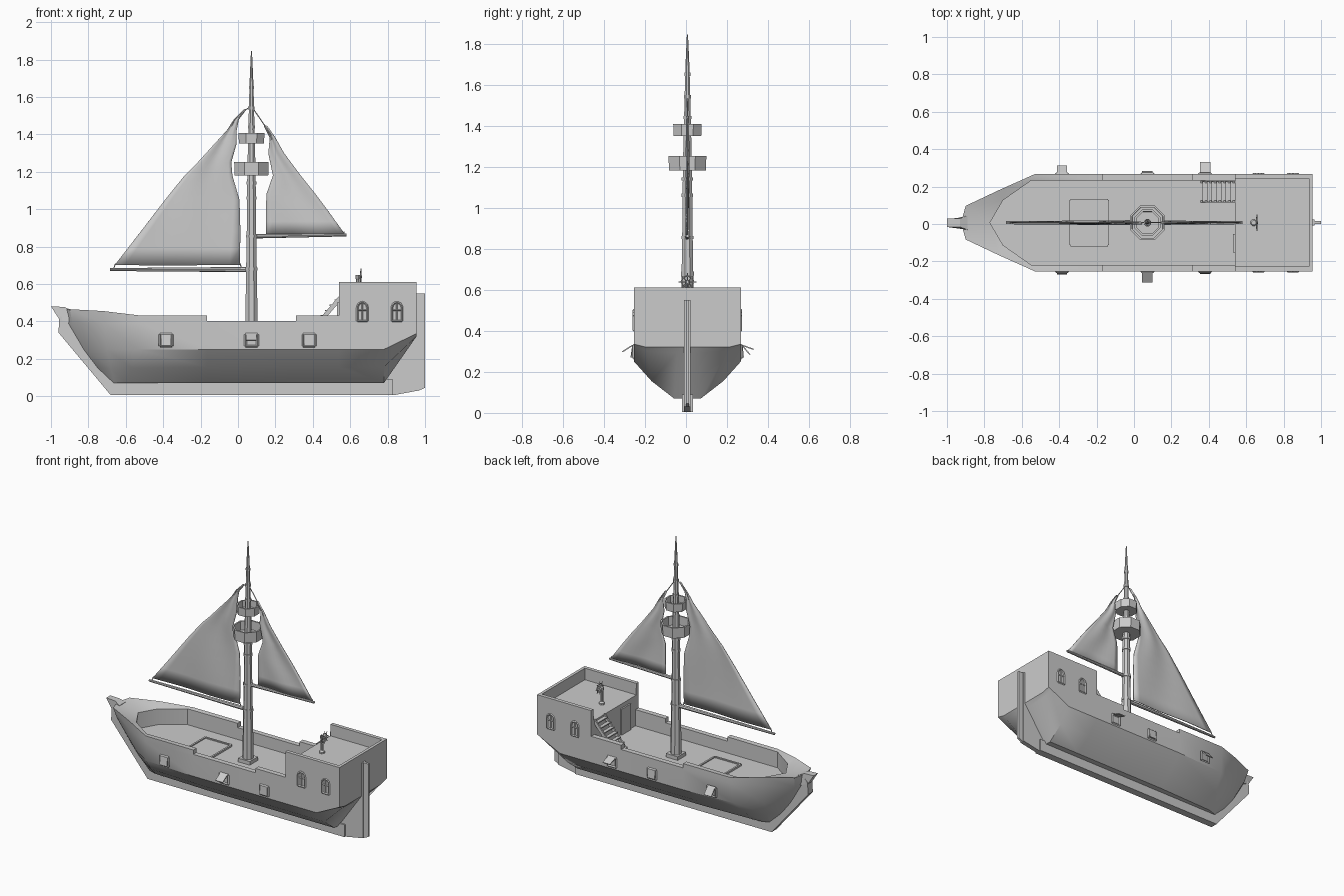
import bpy, bmesh, math
from mathutils import Vector, Matrix

if "Cube" in bpy.data.objects:
    bpy.data.objects.remove(bpy.data.objects["Cube"])


def finish(name, bm, smooth=None):
    bmesh.ops.recalc_face_normals(bm, faces=bm.faces)
    me = bpy.data.meshes.new(name)
    bm.to_mesh(me)
    bm.free()
    if smooth:
        for p in me.polygons:
            p.use_smooth = True
        me.set_sharp_from_angle(angle=math.radians(smooth))
    ob = bpy.data.objects.new(name, me)
    bpy.context.collection.objects.link(ob)
    return ob


def box(name, lo, hi):
    bm = bmesh.new()
    lo, hi = Vector(lo), Vector(hi)
    bmesh.ops.create_cube(bm, size=1, matrix=Matrix.Translation((lo + hi) / 2) @ Matrix.Diagonal((*(hi - lo), 1)))
    return finish(name, bm)


def prism(name, pts, y0, y1):
    """Extrude an x,z outline from y0 to y1."""
    bm = bmesh.new()
    f = bm.faces.new([bm.verts.new((x, y0, z)) for x, z in pts])
    g = bmesh.ops.extrude_face_region(bm, geom=[f])
    bmesh.ops.translate(bm, vec=(0, y1 - y0, 0), verts=[v for v in g['geom'] if isinstance(v, bmesh.types.BMVert)])
    return finish(name, bm)


def rod(name, a, b, r1, r2, n=8):
    a, b = Vector(a), Vector(b)
    bm = bmesh.new()
    rot = (b - a).to_track_quat('Z', 'Y').to_matrix().to_4x4()
    bmesh.ops.create_cone(bm, cap_ends=True, segments=n, radius1=r1, radius2=r2, depth=(b - a).length,
                          matrix=Matrix.Translation((a + b) / 2) @ rot)
    return finish(name, bm)


def lathe(name, prof, x, n=8, closed=False):
    """Revolve r,z points round a vertical axis at x."""
    bm = bmesh.new()
    rings = [[bm.verts.new((x + r * math.cos((i + .5) * math.tau / n), r * math.sin((i + .5) * math.tau / n), z))
              for i in range(n)] for r, z in prof]
    for a, b in zip(rings, rings[1:] + (rings[:1] if closed else [])):
        for i in range(n):
            bm.faces.new((a[i], a[(i + 1) % n], b[(i + 1) % n], b[i]))
    if not closed:
        bm.faces.new(rings[0])
        bm.faces.new(rings[-1])
    return finish(name, bm)


# Hull: lofted stations, each from keel over the rim to the deck centreline
DECK, MX = .32, .072


def station(x, top, floor, yi):
    return [(x, 0, .07), (x, .065, .07), (x, .175, .155), (x, .26, .25), (x, .26, .39), (x, .26, top),
            (x, yi, top), (x, yi, floor), (x, 0, floor)]


def bow(xy, top, xi, yi):
    zs = (.07, .15, .25, .39, top)
    return [(xy[0][0], 0, .07)] + [(x, y, z) for (x, y), z in zip(xy, zs)] + [
        (xi, yi, .43), (xi, yi, DECK), (xi, 0, DECK)]


def stern(top, floor):
    x = .955
    return [(x, 0, .32), (x, .05, .32), (x, .2, .32), (x, .26, .335), (x, .26, .39), (x, .26, top),
            (x, .235, top), (x, .235, floor), (x, 0, floor)]


def lip(floor):  # inner edge of the stern rail, over the sloping counter
    s = stern(.61, floor)
    t = .155 / .175
    base = station(.78, .61, floor, .235)
    low = [tuple(p + (q - p) * t for p, q in zip(b, e)) for b, e in zip(base[:5], s[:5])]
    return low + [(.935, y, z) for _, y, z in s[5:]]


stations = [
    bow([(-.67, 0), (-.77, 0), (-.84, 0), (-.92, 0), (-.925, 0)], .465, -.77, 0),
    bow([(-.67, .02), (-.75, .025), (-.82, .035), (-.885, .07), (-.9, .09)], .465, -.77, 0),
    bow([(-.66, .03), (-.68, .08), (-.7, .135), (-.715, .17), (-.72, .175)], .455, -.7, .12),
    bow([(-.6, .05), (-.57, .15), (-.54, .24), (-.53, .26), (-.53, .26)], .432, -.55, .225)]
stations += [station(*s) for s in (
    (-.165, .432, DECK, .225), (-.165, .402, DECK, .225), (.31, .402, DECK, .225), (.31, .432, DECK, .225),
    (.54, .432, DECK, .225), (.54, .61, .53, .235), (.78, .61, .53, .235))]
stations += [lip(.53), lip(.61), stern(.61, .61)]
bm = bmesh.new()
rings = [[bm.verts.new(p) for p in s + [(x, -y, z) for x, y, z in reversed(s)]] for s in stations]
n = len(rings[0])
for a, b in zip(rings, rings[1:]):
    for i in range(n):
        bm.faces.new((a[i], a[(i + 1) % n], b[(i + 1) % n], b[i]))
bm.faces.new(rings[-1])
bmesh.ops.remove_doubles(bm, verts=bm.verts, dist=.0002)
bmesh.ops.dissolve_degenerate(bm, edges=bm.edges, dist=.0002)
finish('hull', bm, 32)

# Keel, stern post, rudder and beak
prism('keel', [(-.68, .005), (.83, .005), (.83, .09), (-.66, .09), (-.76, .17), (-.89, .39), (-.92, .46),
               (-.955, .42), (-.96, .34)], -.026, .026)
prism('stern_post', [(.78, .005), (.83, .005), (.965, .03), (.965, .55), (.95, .55), (.95, .32), (.77, .07)], -.016, .016)
prism('rudder', [(.963, .028), (1, .045), (1, .55), (.963, .55)], -.008, .008)
beak = prism('beak', [(-.89, .39), (-.955, .41), (-1, .48), (-.93, .477), (-.89, .46)], -.038, .038)
for v in beak.data.vertices:
    if v.co.x < -.92:
        v.co.y *= .6

# Deck hatch frame and mast step
hx, hw, hd = -.24, .1, .12
for s in (-1, 1):
    box('hatch_side', (hx - hw, s * hd - .006, DECK), (hx + hw, s * hd + .006, DECK + .012))
    box('hatch_end', (hx + s * hw - .006, -hd, DECK), (hx + s * hw + .006, hd, DECK + .012))
box('hatch_cover', (hx - hw, -hd, DECK), (hx + hw, hd, DECK + .005))
box('mast_step', (MX - .045, -.045, DECK), (MX + .045, .045, DECK + .025))

# Stairs and cabin door
for y in (.108, .213):
    prism('stair_stringer', [(.355, .32), (.385, .32), (.54, .5), (.54, .535)], y, y + .01)
for i in range(7):
    x, z = .365 + i * .025, .343 + i * .028
    box('stair_tread', (x, .11, z), (x + .025, .22, z + .007))
box('cabin_door', (.53, -.16, DECK), (.545, -.06, .5))

# Mast with collars and two lookout nests
lathe('mast', [(.037, .32), (.027, .9), (.024, 1.2), (.018, 1.42), (.015, 1.54), (.011, 1.68), (.003, 1.845)], MX)
for z, r in ((.68, .034), (.855, .032), (1.06, .03), (1.14, .03), (1.44, .021), (1.54, .019), (1.65, .015)):
    lathe('mast_collar', [(r, z - .008), (r, z + .008)], MX)
for z0, z1, r in ((1.18, 1.253, .1), (1.35, 1.407, .075)):
    lathe('lookout_nest', [(.012, z0), (r * .97, z0), (r, z1), (r - .011, z1), (r - .012, z0 + .012), (.012, z0 + .012)],
          MX, closed=True)


# Sails: rows of z, left x, right x
def sail(name, rows, cols=12):
    dense = []
    for a, b in zip(rows, rows[1:]):
        dense += [[p + (q - p) * t / 2 for p, q in zip(a, b)] for t in range(2)]
    dense.append(rows[-1])
    bm = bmesh.new()
    grid = [[bm.verts.new((l + (r - l) * i / cols,
                           .007 * math.sin(9 * z + 6 * i / cols) * math.sin(math.pi * i / cols), z))
             for i in range(cols + 1)] for z, l, r in dense]
    for a, b in zip(grid, grid[1:]):
        for i in range(cols):
            bm.faces.new((a[i], a[i + 1], b[i + 1], b[i]))
    ob = finish(name, bm, 40)
    m = ob.modifiers.new('thickness', 'SOLIDIFY')
    m.thickness, m.offset = .005, 0


sail('main_sail', [(.7, -.66, .01), (.88, -.52, .013), (1.05, -.39, .008), (1.18, -.285, -.03), (1.25, -.215, -.036),
                   (1.35, -.125, -.008), (1.42, -.06, -.008), (1.48, -.02, .005), (1.535, .035, .045)])
sail('aft_sail', [(.868, .15, .57), (1.0, .15, .475), (1.08, .152, .415), (1.18, .187, .335), (1.3, .162, .245),
                  (1.38, .17, .2), (1.445, .14, .155)])
rod('main_boom', (MX, 0, .677), (-.685, 0, .677), .014, .008)
rod('aft_boom', (MX, 0, .855), (.58, 0, .862), .012, .008)
for x, z in ((.04, 1.53), (.147, 1.44)):
    rod('sail_rope', (x, 0, z), (MX, 0, 1.55), .003, .003, 5)
for a, b in (((-.665, 0, .68), (-.655, 0, .71)), ((.02, 0, .68), (.01, 0, .71)), ((.57, 0, .86), (.565, 0, .88))):
    rod('sail_tie', a, b, .003, .003, 5)


# Gun ports with hinged lids, and arched cabin windows, on both sides
def frame(name, outline, s, w):
    """Raised border made from rods of square section along an outline."""
    for (xa, za), (xb, zb) in zip(outline, outline[1:] + outline[:1]):
        rod(name, (xa, s * .261, za), (xb, s * .261, zb), w, w, 4)


lids = {-1: (8, 58, 4), 1: (40, 6, 70)}
for s in (-1, 1):
    for x, ang in zip((-.385, .072, .38), lids[s]):
        frame('port_frame', [(x - .032, .267), (x + .032, .267), (x + .032, .33), (x - .032, .33)], s, .007)
        lid = box('port_lid', (x - .028, -.003, -.06), (x + .028, .003, 0))
        lid.location = (0, s * .266, .33)
        lid.rotation_euler = (s * math.radians(ang), 0, 0)
    for x in (.665, .85):
        arch = [(x - .027, .402), (x + .027, .402)] + [
            (x + .027 * math.cos(math.pi * k / 6), .473 + .029 * math.sin(math.pi * k / 6)) for k in range(7)]
        frame('window_frame', arch, s, .006)
        rod('window_bar', (x, s * .26, .402), (x, s * .26, .5), .004, .004, 4)
        rod('window_bar', (x - .027, s * .26, .46), (x + .027, s * .26, .46), .004, .004, 4)

# Steering wheel on its stand
wx, wz = .652, .638
lathe('wheel_stand', [(.018, .53), (.018, .54), (.009, .55), (.009, .62), (.013, .63), (.013, .648)], .64)
rod('wheel_hub', (.635, 0, wz), (.662, 0, wz), .007, .007)
for k in range(8):
    a, b = k * math.tau / 8, (k + 1) * math.tau / 8
    p = [Vector((wx + .005, r * math.cos(t), wz + r * math.sin(t))) for r, t in ((.03, a), (.03, b), (.044, a))]
    rod('wheel_rim', p[0], p[1], .004, .004, 5)
    rod('wheel_spoke', (wx + .005, 0, wz), p[2], .0025, .0025, 5)

# Centre the whole ship on its slightly offset midline
for ob in bpy.context.scene.objects:
    ob.location.y += .007
